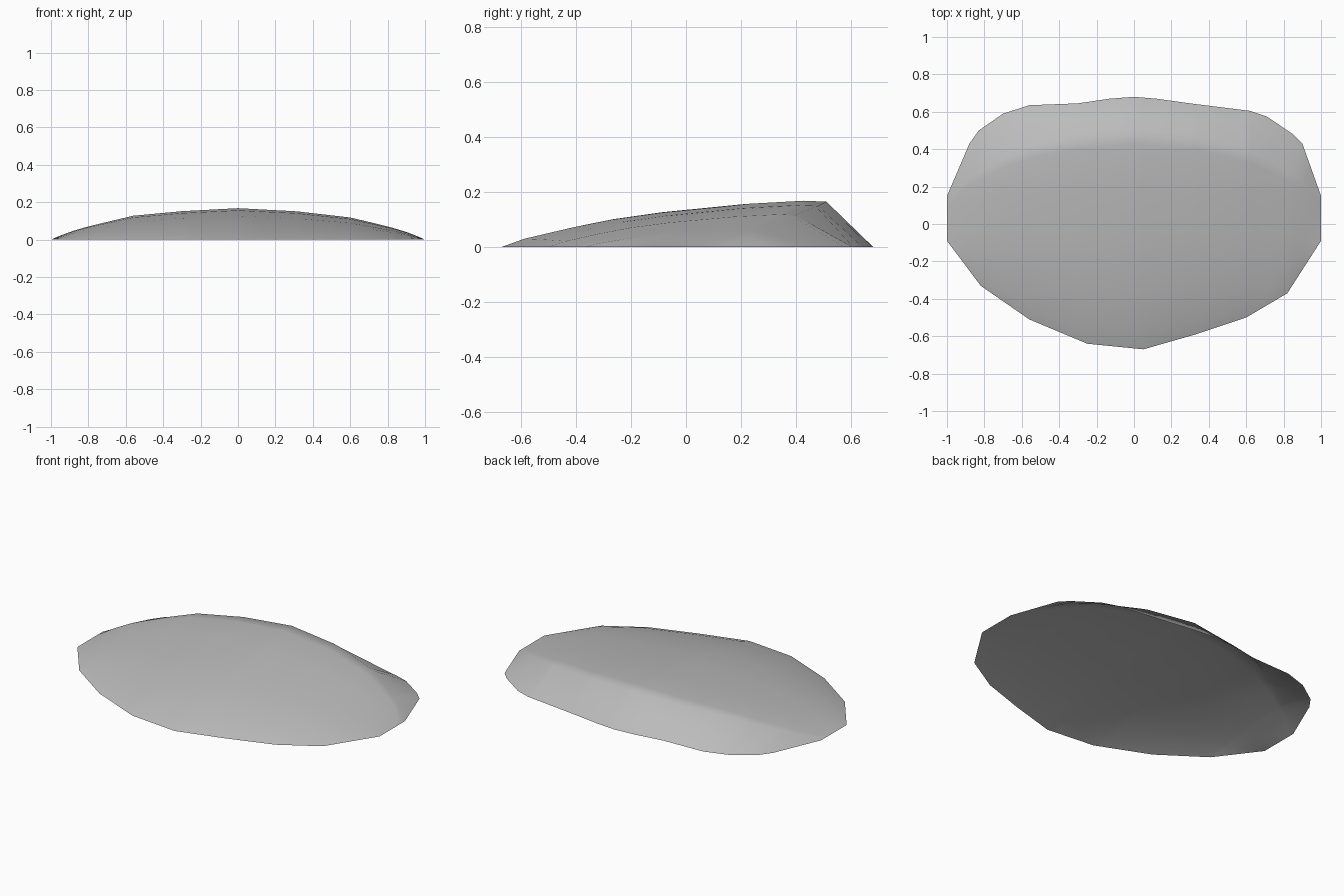
import bpy
import bmesh

cube = bpy.data.objects.get("Cube")
if cube:
    bpy.data.objects.remove(cube, do_unlink=True)

# Outline of the shell seen from above, and its crest line
FRONT_RIM = [(-1, -.09), (-.82, -.33), (-.56, -.51), (-.25, -.64), (.05, -.67),
             (.33, -.59), (.6, -.5), (.82, -.37), (1, -.09)]
BACK_RIM = [(-1, .15), (-.88, .43), (-.83, .5), (-.7, .59), (-.56, .635), (-.3, .645),
            (-.13, .67), (0, .68), (.12, .67), (.3, .645), (.62, .605), (.71, .575),
            (.85, .48), (.9, .43), (1, .15)]
CREST_Y = [(0, .51), (.3, .48), (.55, .42), (.7, .35), (.8, .29), (.92, .22), (1, .1)]
CREST_Z = [(0, .168), (.3, .152), (.55, .13), (.8, .071), (.92, .035), (1, 0)]
# Rise from the front rim to the crest
RISE = [(0, 0), (.07, .18), (.22, .43), (.34, .6), (.49, .75), (.75, .93), (.93, 1), (1, .98)]


def along(points, x):
    """Read a broken line at x."""
    for (xa, va), (xb, vb) in zip(points, points[1:]):
        if x <= xb:
            return va + (vb - va) * (x - xa) / (xb - xa)
    return points[-1][1]


# Shell: an open sheet of columns, each running from front rim to back rim
bm = bmesh.new()
stations = sorted({x for x, _ in FRONT_RIM + BACK_RIM} | {-.95, .95})
columns = []
for x in stations:
    front, back = along(FRONT_RIM, x), along(BACK_RIM, x)
    crest, height = along(CREST_Y, abs(x)), along(CREST_Z, abs(x))
    column = [bm.verts.new((x, front + (crest - front) * t, height * rise)) for t, rise in RISE]
    column.append(bm.verts.new((x, back, 0)))
    columns.append(column)

for left, right in zip(columns, columns[1:]):
    for i in range(len(left) - 1):
        bm.faces.new((left[i], right[i], right[i + 1], left[i + 1]))

for face in bm.faces:
    face.smooth = True
mesh = bpy.data.meshes.new("shell")
bm.to_mesh(mesh)
bm.free()
shell = bpy.data.objects.new("shell", mesh)
bpy.context.collection.objects.link(shell)

# Plain grey
grey = bpy.data.materials.new("plain grey")
grey.use_nodes = True
colour = (.5, .5, .5, 1)
grey.diffuse_color = colour
grey.node_tree.nodes["Principled BSDF"].inputs["Base Color"].default_value = colour
mesh.materials.append(grey)
